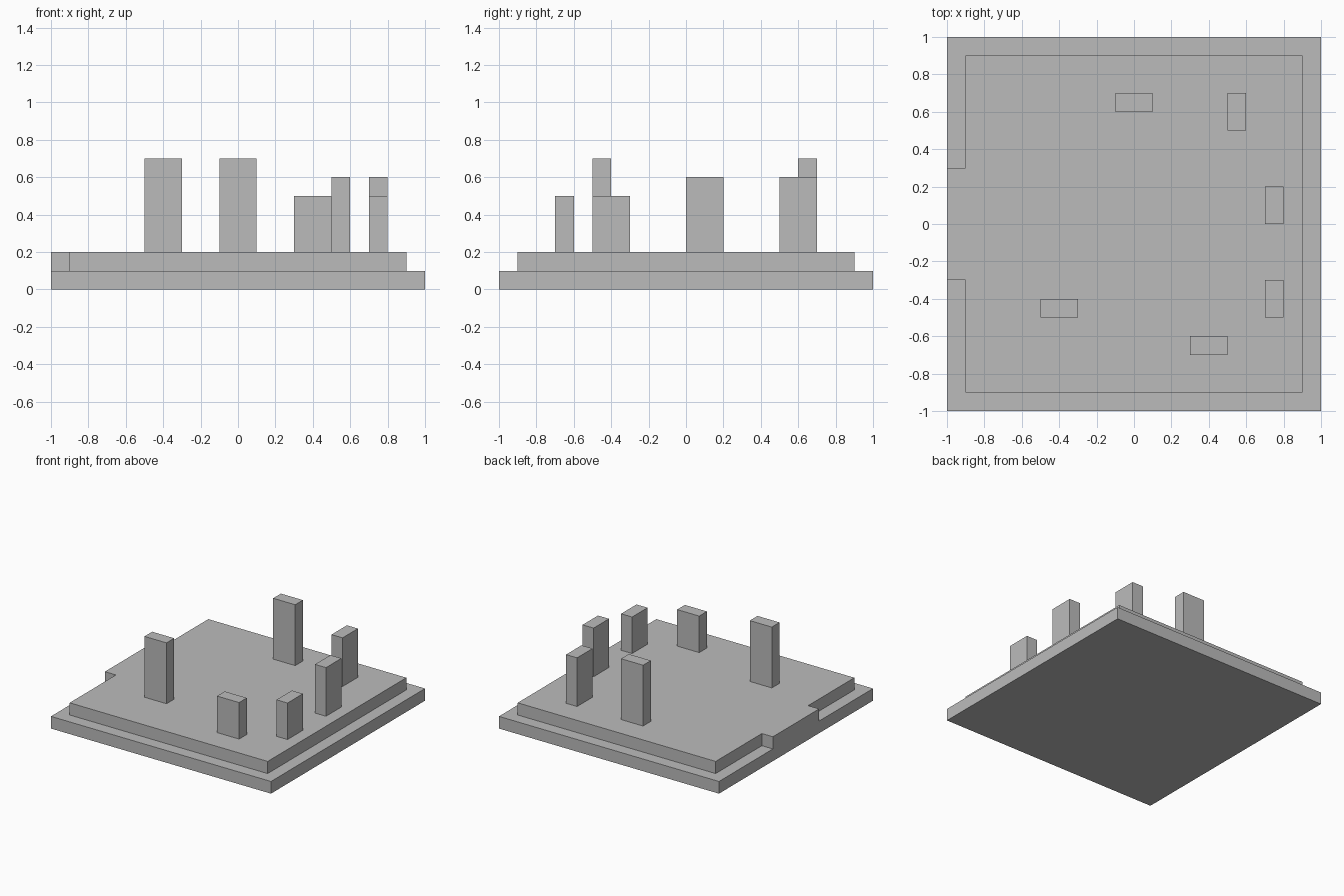
import bpy
import bmesh

if "Cube" in bpy.data.objects:
    bpy.data.objects.remove(bpy.data.objects["Cube"], do_unlink=True)

# Single stone grey
grey = bpy.data.materials.new("stone_grey")
grey.use_nodes = True
colour = (0.5, 0.5, 0.5, 1)
grey.diffuse_color = colour
grey.node_tree.nodes["Principled BSDF"].inputs["Base Color"].default_value = colour


def prism(name, outline, bottom, top):
    """Extrude a counter-clockwise floor outline between two heights."""
    bm = bmesh.new()
    face = bm.faces.new([bm.verts.new((x, y, bottom)) for x, y in outline])
    raised = bmesh.ops.extrude_face_region(bm, geom=[face], use_keep_orig=True)
    verts = [v for v in raised["geom"] if isinstance(v, bmesh.types.BMVert)]
    bmesh.ops.translate(bm, verts=verts, vec=(0, 0, top - bottom))
    bmesh.ops.recalc_face_normals(bm, faces=bm.faces)
    mesh = bpy.data.meshes.new(name)
    bm.to_mesh(mesh)
    bm.free()
    mesh.materials.append(grey)
    obj = bpy.data.objects.new(name, mesh)
    bpy.context.collection.objects.link(obj)
    return obj


def rectangle(x, y, width, depth):
    w, d = width / 2, depth / 2
    return [(x - w, y - d), (x + w, y - d), (x + w, y + d), (x - w, y + d)]


# Square base slab
prism("base_slab", rectangle(0, 0, 2, 2), 0, 0.1)

# Upper step, with an entrance landing reaching the base edge on one side
edge, landing = 0.9, 0.3
prism("upper_step", [(-edge, -edge), (edge, -edge), (edge, edge), (-edge, edge),
                     (-edge, landing), (-1, landing),
                     (-1, -landing), (-edge, -landing)], 0.1, 0.2)

# Standing stones: name, centre x, centre y, turned sideways, top height
stones = [
    ("front_right_stone", -0.4, -0.45, False, 0.7),
    ("front_left_stone", 0.4, -0.65, False, 0.5),
    ("left_front_stone", 0.75, -0.4, True, 0.5),
    ("left_middle_stone", 0.75, 0.1, True, 0.6),
    ("left_back_stone", 0.55, 0.6, True, 0.6),
    ("back_stone", 0, 0.65, False, 0.7),
]
for name, x, y, sideways, top in stones:
    size = (0.1, 0.2) if sideways else (0.2, 0.1)
    prism(name, rectangle(x, y, *size), 0.2, top)
